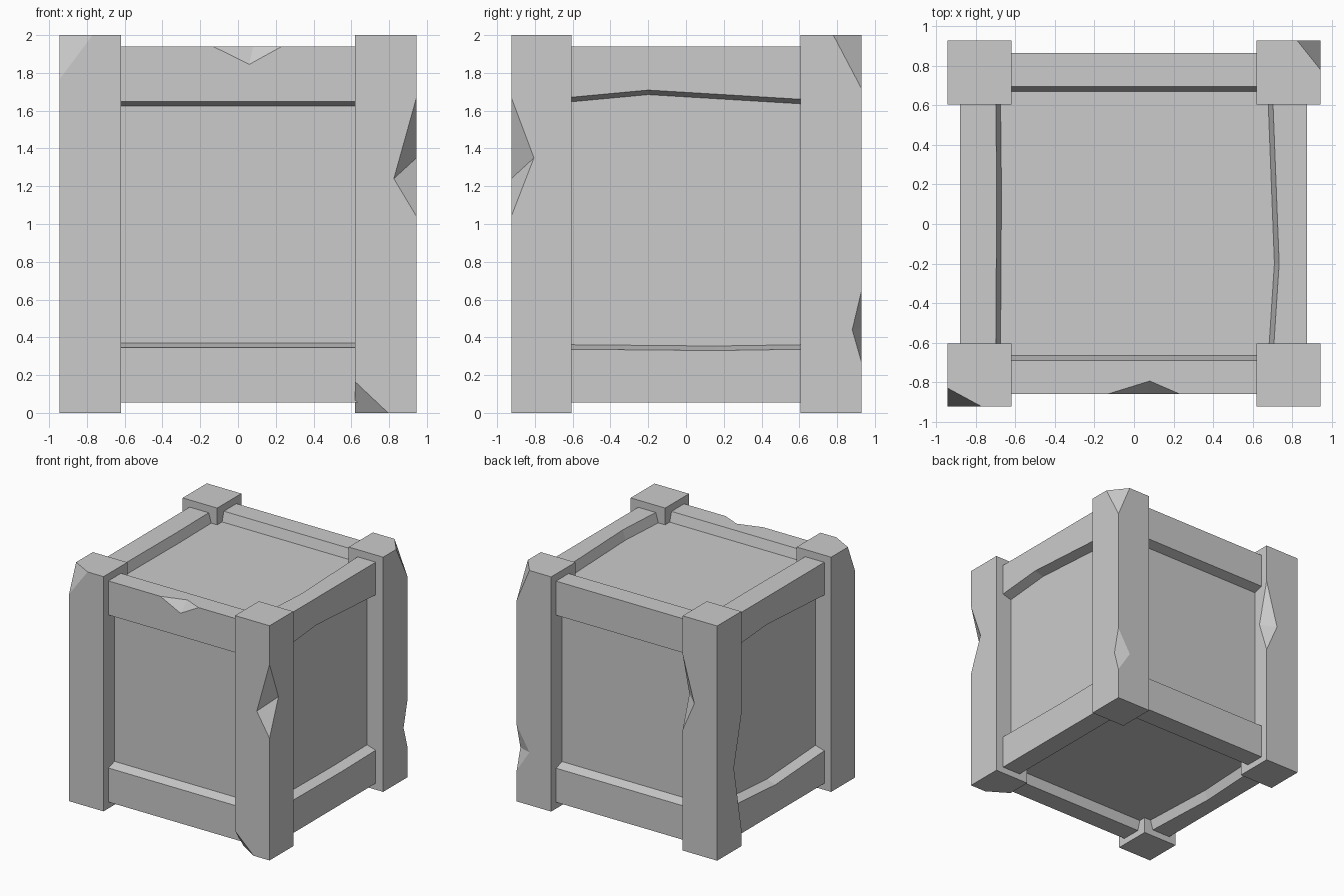
import bpy, bmesh
from mathutils import Vector

if "Cube" in bpy.data.objects:
    bpy.data.objects.remove(bpy.data.objects["Cube"])


def make(name, bm):
    bmesh.ops.recalc_face_normals(bm, faces=bm.faces)
    me = bpy.data.meshes.new(name)
    bm.to_mesh(me)
    bm.free()
    ob = bpy.data.objects.new(name, me)
    bpy.context.collection.objects.link(ob)
    return ob


def box(name, lo, hi):
    bm = bmesh.new()
    bmesh.ops.create_cube(bm, size=1)
    for v in bm.verts:
        v.co = [(hi[i] if v.co[i] > 0 else lo[i]) for i in range(3)]
    return make(name, bm)


def cut(ob, pts, n_pivot):
    """Subtract a tetrahedron; its last n_pivot points span the planes that stay put."""
    pts = [Vector(p) for p in pts]
    pivot = sum(pts[-n_pivot:], Vector()) / n_pivot
    bm = bmesh.new()
    vs = [bm.verts.new(pivot + (p - pivot) * 1.4) for p in pts]
    bmesh.ops.convex_hull(bm, input=vs)
    cutter = make("chip_cutter", bm)
    cutter.hide_render = True
    mod = ob.modifiers.new("chip", 'BOOLEAN')
    mod.operation, mod.solver, mod.object = 'DIFFERENCE', 'EXACT', cutter
    bpy.context.view_layer.objects.active = ob
    bpy.ops.object.modifier_apply(modifier=mod.name)
    bpy.data.objects.remove(cutter)


def corner_chip(ob, corner, d):
    c = Vector(corner)
    cut(ob, [c] + [c + Vector([d[i] if k == i else 0 for k in range(3)]) for i in range(3)], 3)


def notch(ob, x, y, z0, z1, dx, zx, dy, zy):
    """Wedge out of a vertical edge: deepest at zx on the y face and zy on the x face."""
    cut(ob, [(x, y, z0), (x, y, z1), (x + dx, y, zx), (x, y + dy, zy)], 2)


def rail(name, axis, side, up, stations):
    """Edge beam; stations = (position, width on side face, width on top/bottom face)."""
    out = (0.88 if side < 0 else 0.875) if axis == 'y' else (0.86 if side < 0 else 0.865)
    top, depth, lip = 0.942, 0.085, 0.025
    bm = bmesh.new()
    rings = []
    for t, wf, wt in stations:
        prof = [(out, top), (out, top - wf), (out - depth, top - wf - lip),
                (out - depth - 0.03, top - wf - lip), (out - wt - lip, top - depth - 0.03),
                (out - wt - lip, top - depth), (out - wt, top)]
        ring = []
        for o, h in prof:
            a, z = o * side, 0.997 + h * up
            ring.append(bm.verts.new((a, t, z) if axis == 'y' else (t, a, z)))
        rings.append(ring)
    n = len(rings[0])
    for a, b in zip(rings, rings[1:]):
        for i in range(n):
            bm.faces.new((a[i], a[(i + 1) % n], b[(i + 1) % n], b[i]))
    bm.faces.new(rings[0])
    bm.faces.new(rings[-1])
    return make(name, bm)


# recessed panels as one inner box
box("inner_panels", (-0.797, -0.777, 0.137), (0.793, 0.782, 1.857))

# corner posts
fl = box("front_left_post", (-0.945, -0.925, 0), (-0.62, -0.605, 2))
fr = box("front_right_post", (0.62, -0.925, 0), (0.945, -0.605, 2))
bl = box("back_left_post", (-0.945, 0.605, 0), (-0.62, 0.93, 2))
br = box("back_right_post", (0.62, 0.605, 0), (0.945, 0.93, 2))

# chips and notches in the posts
corner_chip(fl, (-0.945, -0.925, 2), (0.175, 0.095, -0.235))
corner_chip(fr, (0.62, -0.925, 0), (0.175, 0.11, 0.165))
notch(fr, 0.945, -0.925, 1.04, 1.67, -0.12, 1.24, 0.12, 1.35)
corner_chip(br, (0.945, 0.93, 2), (-0.12, -0.15, -0.285))
notch(br, 0.945, 0.93, 0.265, 0.65, -0.12, 0.45, -0.05, 0.44)
notch(bl, -0.62, 0.93, 1.03, 1.67, -0.11, 1.28, -0.09, 1.3)
notch(bl, -0.945, 0.605, 0.15, 1.12, 0.08, 0.7, 0.1, 0.7)

# front and back rails
E = 0.64
for up, tag in ((1, "top"), (-1, "bottom")):
    for side, face in ((-1, "front"), (1, "back")):
        r = rail(f"{face}_{tag}_rail", 'x', side, up, [(-E, 0.29, 0.17), (E, 0.29, 0.17)])
        if (up, side) == (1, -1):
            cut(r, [(-0.13, -0.86, 1.939), (0.23, -0.86, 1.939),
                    (0.06, -0.86, 1.845), (0.08, -0.795, 1.939)], 2)

# side rails with worn, bent inner edges
E = 0.63
rail("right_top_rail", 'y', 1, 1, [(-E, 0.27, 0.168), (-0.2, 0.23, 0.14), (E, 0.28, 0.172)])
rail("left_top_rail", 'y', -1, 1, [(-E, 0.28, 0.18), (0.17, 0.235, 0.185), (E, 0.27, 0.18)])
rail("right_bottom_rail", 'y', 1, -1, [(-E, 0.282, 0.175), (0.15, 0.275, 0.175), (E, 0.282, 0.175)])
rail("left_bottom_rail", 'y', -1, -1, [(-E, 0.28, 0.175), (0.05, 0.24, 0.145), (E, 0.28, 0.175)])
